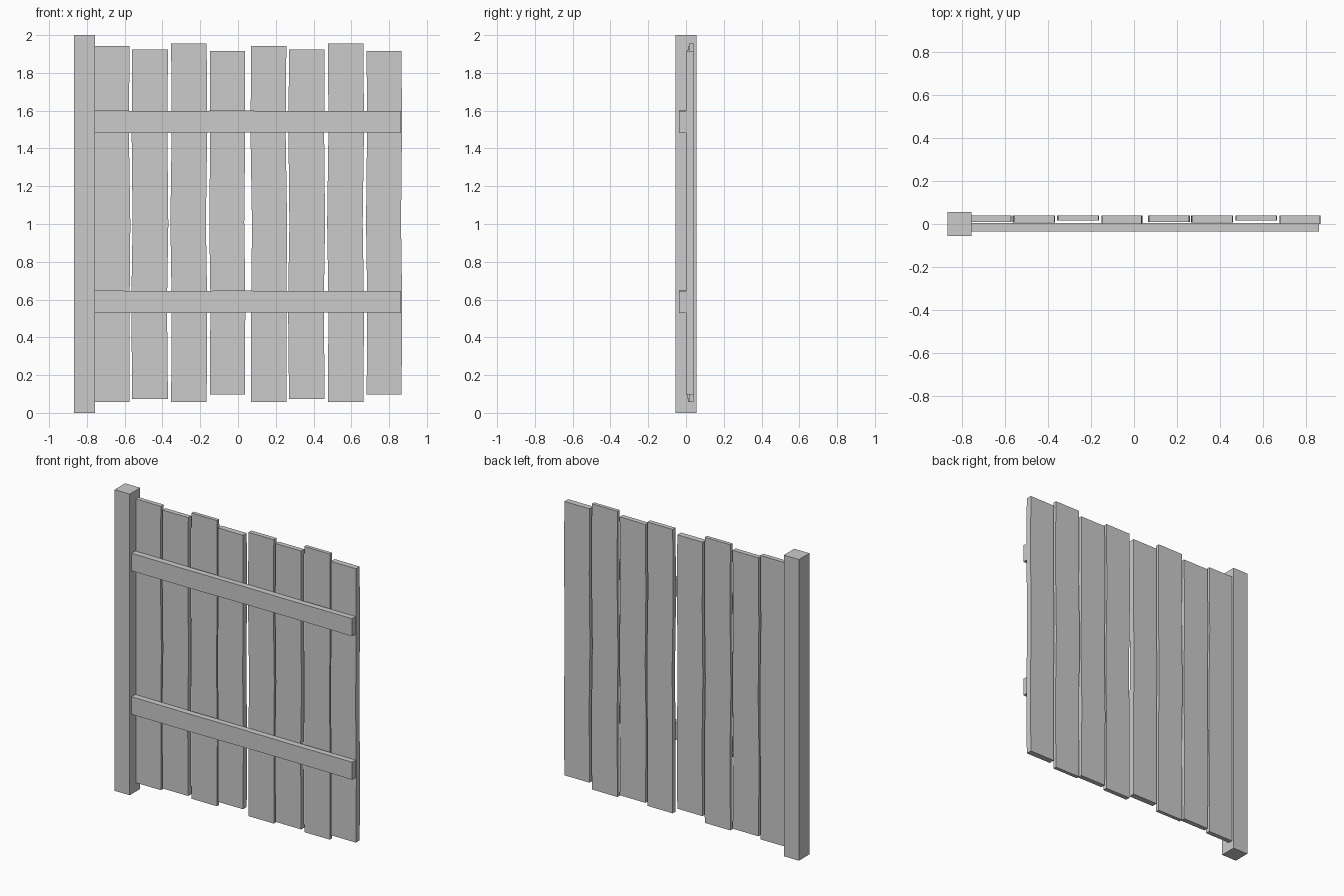
import bpy, bmesh

if "Cube" in bpy.data.objects:
    bpy.data.objects.remove(bpy.data.objects["Cube"])


def board(name, stations, y0, y1, along_x=False):
    """Loft a four-sided board through (position, low edge, high edge) stations."""
    bm = bmesh.new()
    rings = []
    for t, a, b in stations:
        corners = [(a, y0), (b, y0), (b, y1), (a, y1)]
        rings.append([bm.verts.new((t, y, e) if along_x else (e, y, t))
                      for e, y in corners])
    for r, s in zip(rings, rings[1:]):
        for i in range(4):
            j = (i + 1) % 4
            bm.faces.new((r[i], r[j], s[j], s[i]))
    bm.faces.new(rings[0])
    bm.faces.new(rings[-1])
    bmesh.ops.recalc_face_normals(bm, faces=bm.faces)
    mesh = bpy.data.meshes.new(name)
    bm.to_mesh(mesh)
    bm.free()
    obj = bpy.data.objects.new(name, mesh)
    bpy.context.collection.objects.link(obj)
    return obj


# Square post at the left end
board("post", [(0, -0.868, -0.757), (2, -0.868, -0.757)], -0.055, 0.055)

# Four plank shapes, repeated twice: left, right, bottom, top, front y, edge wobble
planks = [
    (-0.760, -0.574, 0.058, 1.943, 0.010, (0.000, 0.004, -0.004)),
    (-0.560, -0.371, 0.074, 1.923, 0.008, (-0.005, 0.002, -0.003)),
    (-0.354, -0.166, 0.058, 1.955, 0.016, (0.003, -0.004, 0.003)),
    (-0.149, 0.036, 0.098, 1.917, 0.001, (0.003, -0.003, 0.002)),
]
for k in range(2):
    for n, (l, r, bot, top, y, wob) in enumerate(planks):
        dx = 0.830 * k
        stations = [(bot, l + dx, r + dx)]
        for f, w in zip((0.27, 0.5, 0.76), wob):
            stations.append((bot + f * (top - bot), l + dx + w, r + dx + w))
        stations.append((top, l + dx, r + dx))
        board(f"plank_{4 * k + n + 1}", stations, y, 0.040)

# Two horizontal rails across the front
for name, z in (("lower_rail", 0.530), ("upper_rail", 1.483)):
    board(name, [(-0.760, z, z + 0.117), (-0.35, z - 0.001, z + 0.116),
                 (0.0, z + 0.001, z + 0.117), (0.4, z + 0.002, z + 0.115),
                 (0.863, z - 0.001, z + 0.116)], -0.036, 0.004, True)
